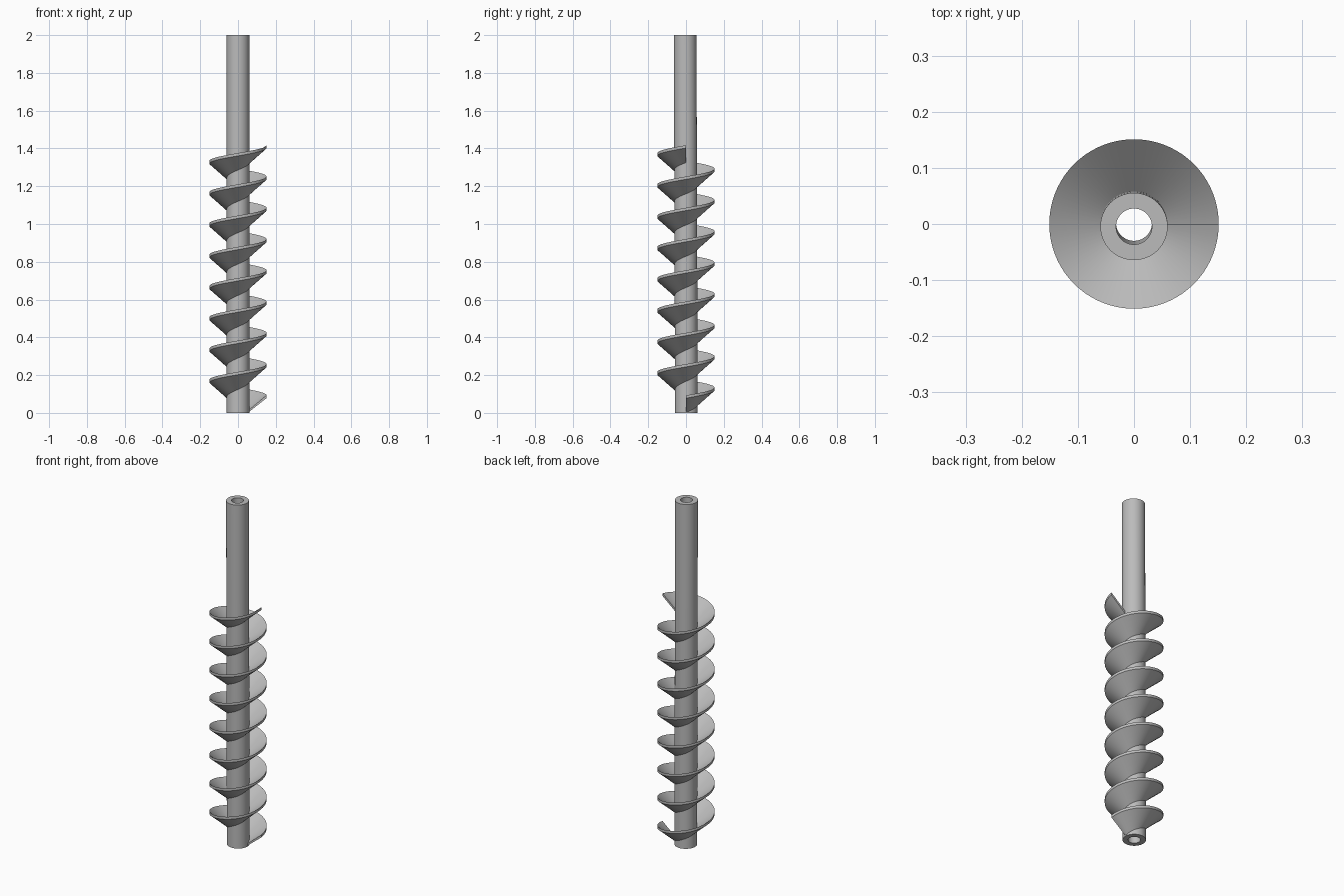
import bpy, bmesh, math
from mathutils import Matrix

cube = bpy.data.objects.get("Cube")
if cube:
    bpy.data.objects.remove(cube, do_unlink=True)

steel = bpy.data.materials.new("grey steel")
steel.use_nodes = True
colour = (0.5, 0.5, 0.5, 1)
steel.diffuse_color = colour
steel.node_tree.nodes["Principled BSDF"].inputs["Base Color"].default_value = colour


def sweep(name, profile, steps, per_turn, pitch=0.0, closed=True):
    """Sweep a closed (radius, height) profile around z, rising by pitch per turn."""
    bm = bmesh.new()
    rings = []
    for i in range(steps if closed else steps + 1):
        a = math.tau * i / per_turn
        rise = pitch * i / per_turn
        rings.append([bm.verts.new((r * math.cos(a), r * math.sin(a), z + rise))
                      for r, z in profile])
    n = len(profile)
    for i in range(steps):
        here, after = rings[i], rings[(i + 1) % len(rings)]
        for j in range(n):
            k = (j + 1) % n
            bm.faces.new((here[j], after[j], after[k], here[k]))
    if not closed:
        bm.faces.new(rings[0])
        bm.faces.new(rings[-1][::-1])
    bmesh.ops.recalc_face_normals(bm, faces=bm.faces)
    mesh = bpy.data.meshes.new(name)
    bm.to_mesh(mesh)
    bm.free()
    mesh.materials.append(steel)
    obj = bpy.data.objects.new(name, mesh)
    bpy.context.collection.objects.link(obj)
    bpy.ops.object.select_all(action="DESELECT")
    obj.select_set(True)
    bpy.context.view_layer.objects.active = obj
    bpy.ops.object.shade_smooth_by_angle(angle=math.radians(30))
    return obj


# Hollow shaft, leaning very slightly towards the front
shaft = sweep("shaft", [(0.032, 0), (0.06, 0), (0.06, 2), (0.032, 2)], 64, 64)
lean = Matrix.Identity(4)
lean[1][2] = -0.00325
lean[1][3] = 0.002
shaft.data.transform(lean)

# Cupped spiral blade: eight right-handed turns
TURNS, PER_TURN = 8, 72
sweep("spiral_blade", [(0.052, -0.005), (0.151, 0.078), (0.151, 0.093), (0.052, 0.01)],
      TURNS * PER_TURN, PER_TURN, pitch=0.1655, closed=False)

# Trim the blade root flush with the shaft foot
blade = bpy.data.objects["spiral_blade"]
for v in blade.data.vertices:
    v.co.z = max(v.co.z, 0)
